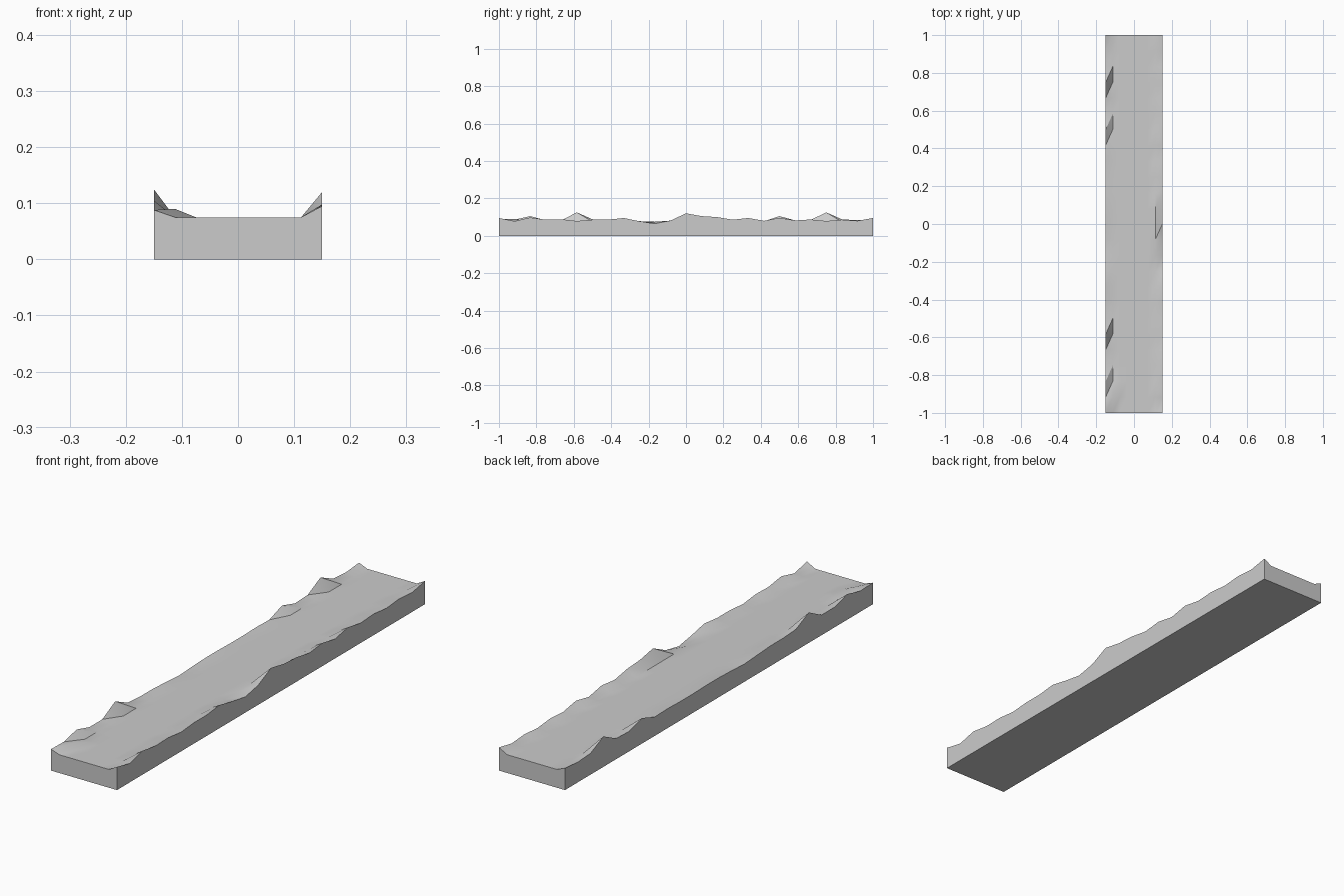
import bpy, bmesh

if "Cube" in bpy.data.objects:
    bpy.data.objects.remove(bpy.data.objects["Cube"])

# edge heights from front (y=-1) to back (y=1), 24 equal steps
RIGHT = [.095, .078, .098, .086, .088, .079, .086, .086, .095, .078, .065, .081, .12,
         .105, .1, .086, .095, .08, .096, .082, .087, .079, .086, .08, .095]
LEFT = [.088, .086, .105, .083, .083, .125, .088, .083, .083, .078, .073, .077, .08,
        .08, .078, .078, .08, .078, .105, .082, .085, .125, .088, .083, .09]
FLAT = 0.075
BUMPS = {(1, 1): .09}       # small lump just inside the left edge
COLS, ROWS = 8, 24

bm = bmesh.new()


def height(i, j):
    if i == 0:
        return LEFT[j]
    if i == COLS:
        return RIGHT[j]
    return BUMPS.get((i, j), FLAT)


# uneven top surface
top = [[bm.verts.new((-0.15 + 0.3 * i / COLS, -1 + 2 * j / ROWS, height(i, j)))
        for i in range(COLS + 1)] for j in range(ROWS + 1)]
for j in range(ROWS):
    for i in range(COLS):
        a, b, c, d = top[j][i], top[j][i + 1], top[j + 1][i + 1], top[j + 1][i]
        bm.faces.new((a, b, c))
        bm.faces.new((a, c, d))

# walls dropped from the rim, closed by a flat base
rim = (top[0] + [r[-1] for r in top[1:]] + top[-1][-2::-1]
       + [r[0] for r in top[-2:0:-1]])
low = [bm.verts.new((v.co.x, v.co.y, 0)) for v in rim]
n = len(rim)
for k in range(n):
    m = (k + 1) % n
    bm.faces.new((rim[m], rim[k], low[k], low[m]))
bm.faces.new(low[::-1])
bmesh.ops.recalc_face_normals(bm, faces=bm.faces)

mesh = bpy.data.meshes.new("ground_strip")
bm.to_mesh(mesh)
bm.free()
strip = bpy.data.objects.new("ground_strip", mesh)
bpy.context.collection.objects.link(strip)
bpy.context.view_layer.objects.active = strip
strip.select_set(True)
bpy.ops.object.shade_smooth_by_angle()
